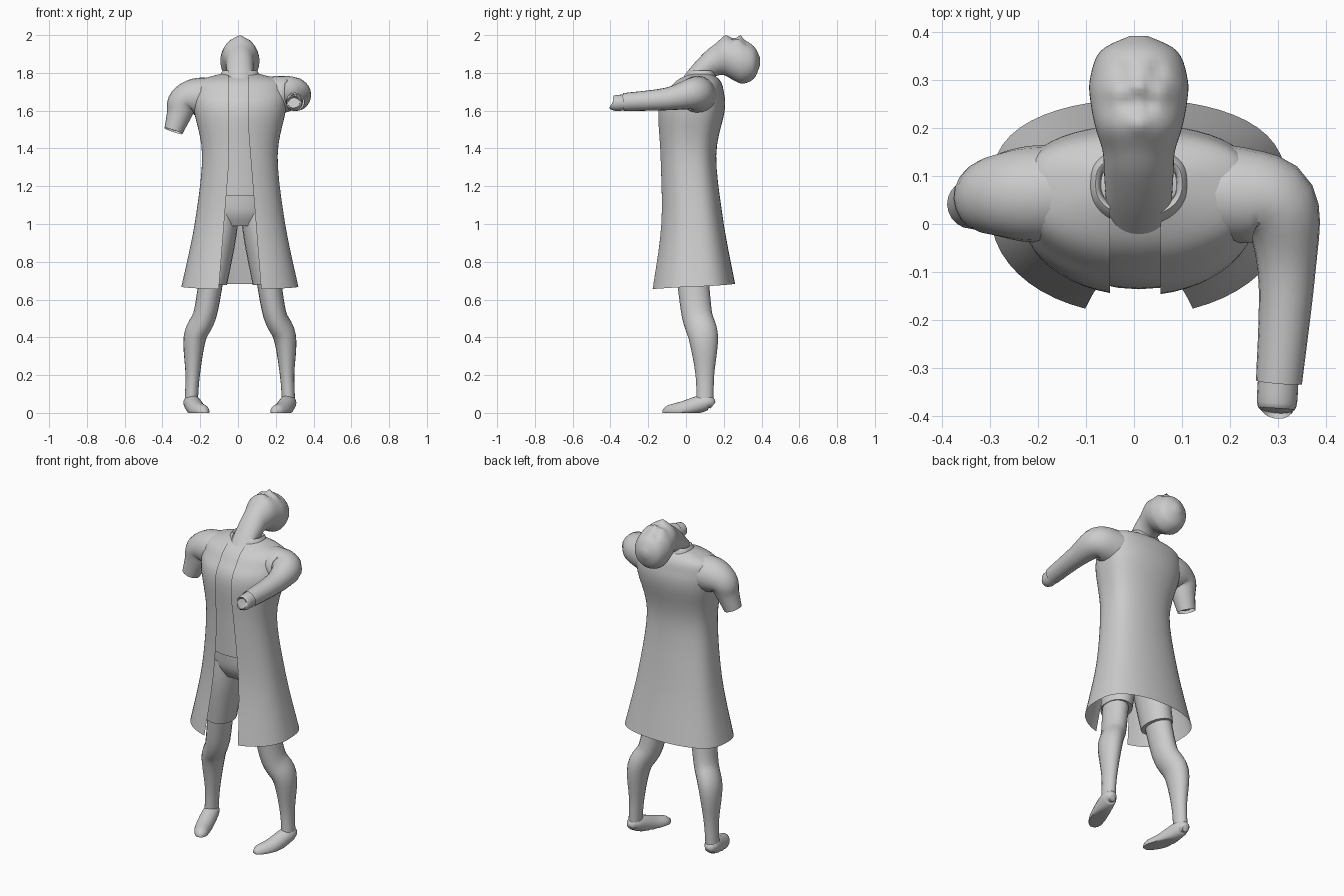
import bpy
import bmesh
from math import sin, cos, asin, exp, tau, radians, copysign
from mathutils import Vector

cube = bpy.data.objects.get("Cube")
if cube:
    bpy.data.objects.remove(cube)

colour = (.6, .6, .6, 1)
grey = bpy.data.materials.new("plain grey")
grey.use_nodes = True
grey.diffuse_color = colour
grey.node_tree.nodes["Principled BSDF"].inputs["Base Color"].default_value = colour

SIDEWAYS, FORWARD, UP = Vector((1, 0, 0)), Vector((0, 1, 0)), Vector((0, 0, 1))
middle = .01


def refine(rows, steps=5):
    """Smooth curve through the given rows of numbers."""
    def blend(a, b, c, d, t):
        pull = 3 * (b - c) + d - a
        return b + t / 2 * (c - a + t * (2 * a - 5 * b + 4 * c - d + t * pull))

    last = len(rows) - 1
    fine = []
    for i in range(last):
        near = (rows[max(i - 1, 0)], rows[i], rows[i + 1], rows[min(i + 2, last)])
        for step in range(steps):
            fine.append([blend(*values, step / steps) for values in zip(*near)])
    return fine + [list(rows[last])]


def skin(name, rings, closed=True, cap_end=True):
    """Join rings of points into one smooth surface."""
    bm = bmesh.new()
    loops = [[bm.verts.new(point) for point in ring] for ring in rings]
    count = len(loops[0])
    for low, high in zip(loops, loops[1:]):
        for i in range(count if closed else count - 1):
            j = (i + 1) % count
            bm.faces.new((low[i], low[j], high[j], high[i]))
    if closed:
        bm.faces.new(loops[0])
        if cap_end:
            bm.faces.new(loops[-1])
    bmesh.ops.recalc_face_normals(bm, faces=bm.faces)
    mesh = bpy.data.meshes.new(name)
    bm.to_mesh(mesh)
    bm.free()
    mesh.materials.append(grey)
    part = bpy.data.objects.new(name, mesh)
    bpy.context.collection.objects.link(part)
    bpy.ops.object.select_all(action='DESELECT')
    part.select_set(True)
    bpy.context.view_layer.objects.active = part
    bpy.ops.object.shade_smooth_by_angle(angle=radians(55))
    return part


def around(count):
    return [tau * k / count for k in range(count)]


def tube(name, rows, axis, depth=1, cap_end=True):
    """Bent limb; rows are x, y, z, radius. Nothing goes below the floor."""
    rows = refine(rows)
    path = [Vector(row[:3]) for row in rows]
    rings = []
    for i, centre in enumerate(path):
        along = path[min(i + 1, len(path) - 1)] - path[max(i - 1, 0)]
        across = along.cross(axis).normalized()
        wide = across.cross(along).normalized()
        ring = []
        for a in around(20):
            point = centre + rows[i][3] * (wide * cos(a) + across * depth * sin(a))
            point.z = max(point.z, 0)
            ring.append(point)
        rings.append(ring)
    return skin(name, rings, cap_end=cap_end)


def wrap(name, rows, count=48):
    """Garment open at the front, squarer at the back, edges parting to the hem."""
    rings = []
    for z, width, front, back in refine(rows):
        right_gap = .06 + .08 * max(0, 1.3 - z)
        left_gap = .045 + .08 * max(0, 1.5 - z)
        start, end = asin(left_gap / width), tau - asin(right_gap / width)
        ring = []
        for k in range(count + 1):
            a = start + (end - start) * k / count
            lift = .04 * max(0, 1 - z) * (1 - cos(a))
            swing = copysign(abs(cos(a)) ** (.9 if cos(a) > 0 else .6), cos(a))
            y = (front + back) / 2 - (back - front) / 2 * swing
            ring.append((middle + width * sin(a), y, z + lift))
        rings.append(ring)
    return skin(name, rings, closed=False)


def stack(name, rows):
    """Closed upright body; rows are z, half width, front y, back y."""
    rings = []
    for z, width, front, back in rows:
        centre, depth = (front + back) / 2, (back - front) / 2
        rings.append([(middle + width * cos(a), centre + depth * sin(a), z)
                      for a in around(32)])
    return skin(name, rings)


# Long open coat: z, half width, front y, back y from hem to neck
coat_rows = [
    (.655, .31, -.19, .26),
    (1, .24, -.14, .2),
    (1.36, .2, -.14, .16),
    (1.6, .243, -.147, .205),
    (1.7, .245, -.1, .2),
    (1.76, .215, -.05, .18),
    (1.8, .08, .03, .13),
]
wrap("coat", coat_rows)

# Folded collar
wrap("collar", [(1.765, .112, -.015, .165), (1.812, .09, .015, .145), (1.78, .072, .03, .13)])

# Shirt just inside the coat
inset = .013
stack("shirt", [(z, width - inset, front + inset, back - inset)
                for z, width, front, back in refine(coat_rows) if z > 1.1])

# Hips of the shorts
stack("shorts_hips", refine([(.99, .14, -.065, .11), (1.06, .18, -.1, .15), (1.17, .175, -.11, .145)]))

# Legs and feet, mirrored about the hips; the feet turn inwards
shorts_leg = [(.09, .025, 1.08, .088), (.11, .025, .92, .088), (.145, .035, .69, .078)]
leg = [
    (.15, .035, .72, .065),
    (.185, .058, .52, .062),
    (.238, .092, .4, .06),
    (.25, .1, .2, .038),
    (.258, .1, .05, .035),
]
foot = [
    (.26, .143, .04, .02),
    (.257, .105, .055, .043),
    (.225, -.02, .014, .046),
    (.195, -.09, .006, .036),
    (.185, -.12, .006, .015),
]
for label, side in (("left", 1), ("right", -1)):
    for part, rows, depth in (("shorts_leg", shorts_leg, 1.3), ("leg", leg, 1.3), ("foot", foot, 1)):
        placed = [(middle + side * x, y, z, radius) for x, y, z, radius in rows]
        tube(label + "_" + part, placed, SIDEWAYS, depth)

# Left arm reaching forward, with a blunt hand
tube("left_sleeve", [
    (.12, .065, 1.67, .1),
    (.22, .06, 1.685, .1),
    (.3, .035, 1.69, .085),
    (.318, -.1, 1.662, .06),
    (.302, -.33, 1.645, .048),
], UP, cap_end=False)
tube("left_hand", [(.304, -.25, 1.65, .04), (.298, -.37, 1.64, .042), (.297, -.387, 1.64, .03)], UP)

# Right arm hanging, with an open slanted cuff
tube("right_sleeve", [
    (-.12, .065, 1.67, .1),
    (-.22, .062, 1.672, .1),
    (-.29, .058, 1.645, .083),
    (-.312, .05, 1.58, .066),
    (-.342, .04, 1.492, .05),
], FORWARD, cap_end=False)
tube("right_hand", [(-.31, .05, 1.6, .045), (-.328, .045, 1.53, .042), (-.338, .04, 1.5, .026)], FORWARD)

# Neck and head thrown back: y, underside z, top z, half width
head_rows = [
    (-.04, 1.7, 1.745, .05),
    (.03, 1.72, 1.835, .066),
    (.1, 1.745, 1.91, .072),
    (.15, 1.78, 1.95, .075),
    (.2, 1.788, 1.987, .09),
    (.25, 1.762, 1.985, .1),
    (.3, 1.743, 1.977, .102),
    (.36, 1.77, 1.94, .08),
    (.392, 1.84, 1.88, .018),
]
rings = []
for y, under, top, width in refine(head_rows):
    centre, height = (under + top) / 2, (top - under) / 2
    rings.append([(middle + width * cos(a), y, centre + height * sin(a)) for a in around(48)])
head = skin("head", rings)

# Face pushed out or pressed in: distance from centre, y, height, spread
features = {
    "chin": (0, .208, .01, .02),
    "mouth": (.02, .25, -.01, .014),
    "cheek": (.05, .275, .007, .018),
    "nose": (0, .288, .018, .014),
    "eye": (.038, .32, -.012, .016),
}
for vertex in head.data.vertices:
    spot = vertex.co
    if spot.z > 1.9 and spot.y > .17:
        spot.z += sum(height * exp(-((abs(spot.x - middle) - x) ** 2 + (spot.y - y) ** 2) / spread ** 2)
                      for x, y, height, spread in features.values())
